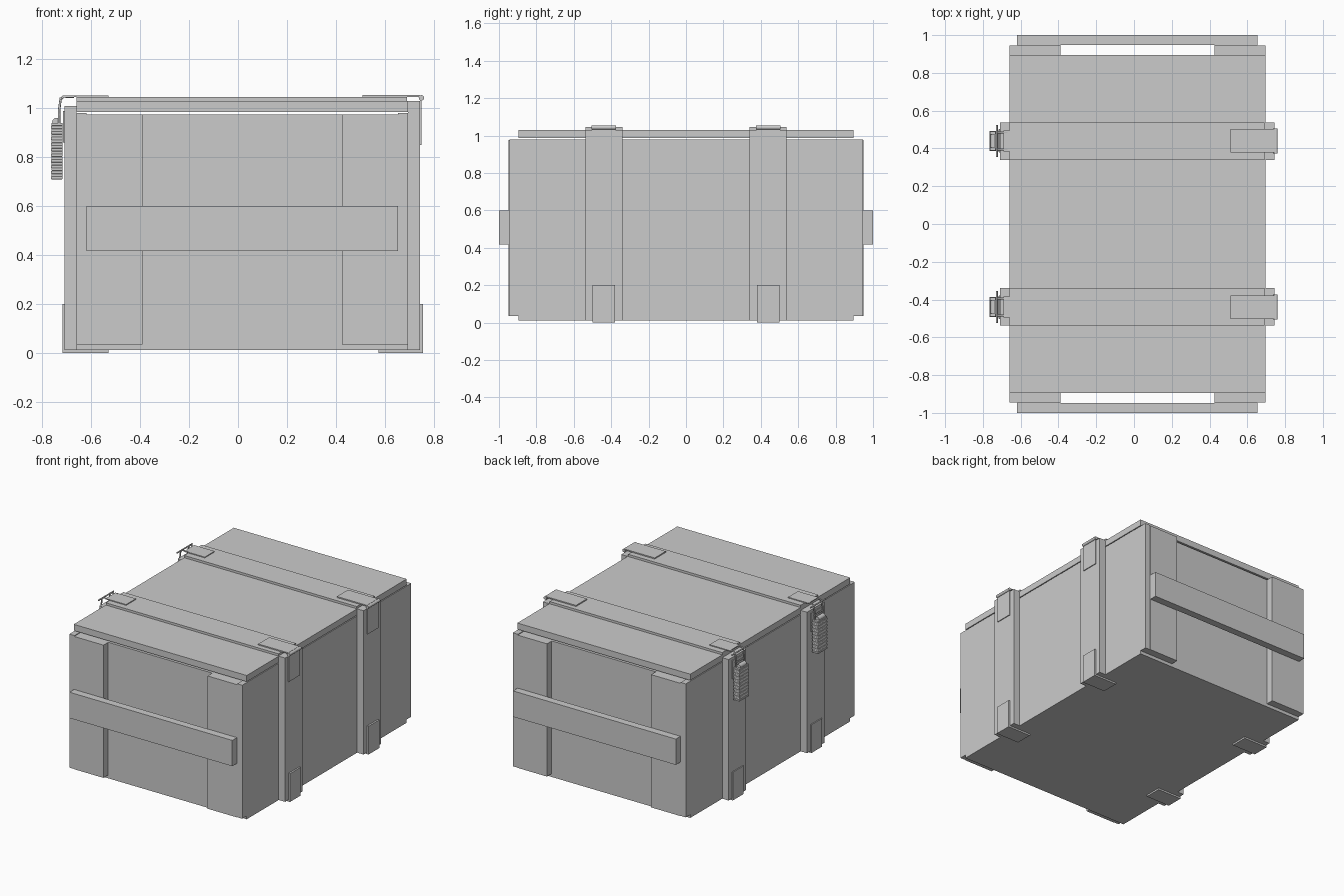
import bpy, bmesh, math
from mathutils import Matrix, Vector

if "Cube" in bpy.data.objects:
    bpy.data.objects.remove(bpy.data.objects["Cube"])


def boxes(name, spans, mirror=True, bevel=0.0):
    """One object from (x0, x1, y0, y1, z0, z1) boxes, optionally mirrored in y."""
    bm = bmesh.new()
    for x0, x1, y0, y1, z0, z1 in spans:
        m = Matrix.Translation(((x0 + x1) / 2, (y0 + y1) / 2, (z0 + z1) / 2))
        m = m @ Matrix.Diagonal((x1 - x0, y1 - y0, z1 - z0, 1))
        bmesh.ops.create_cube(bm, size=1, matrix=m)
    return finish(name, bm, mirror, bevel)


def finish(name, bm, mirror=True, bevel=0.0):
    me = bpy.data.meshes.new(name)
    bm.to_mesh(me)
    bm.free()
    ob = bpy.data.objects.new(name, me)
    bpy.context.collection.objects.link(ob)
    if bevel:
        b = ob.modifiers.new("bevel", 'BEVEL')
        b.width, b.segments = bevel, 2
    if mirror:
        ob.modifiers.new("mirror", 'MIRROR').use_axis = (False, True, False)
    return ob


def rod(name, x, z, y0, y1, r):
    """Round bar along y, smooth on its side."""
    bm = bmesh.new()
    m = Matrix.Translation((x, (y0 + y1) / 2, z)) @ Matrix.Rotation(math.pi / 2, 4, 'X')
    bmesh.ops.create_cone(bm, cap_ends=True, segments=16, radius1=r, radius2=r,
                          depth=y1 - y0, matrix=m)
    for f in bm.faces:
        f.smooth = len(f.verts) == 4
    return finish(name, bm)


def wire(name, pts, r):
    cu = bpy.data.curves.new(name, 'CURVE')
    cu.dimensions = '3D'
    cu.bevel_depth, cu.bevel_resolution, cu.use_fill_caps = r, 2, True
    sp = cu.splines.new('POLY')
    sp.points.add(len(pts) - 1)
    for p, c in zip(sp.points, pts):
        p.co = (*c, 1)
    ob = bpy.data.objects.new(name, cu)
    bpy.context.collection.objects.link(ob)


X0, X1 = -0.66, 0.695      # box sides
B0, B1 = 0.34, 0.537       # batten span in y
C = 0.44                   # fittings centre in y

# Wooden box
boxes("bottom_board", [(X0, X1, -0.895, 0.895, 0.012, 0.037)], False)
boxes("side_boards", [(X0, X0 + 0.04, -0.945, 0.945, 0.035, 0.98),
                      (X1 - 0.04, X1, -0.945, 0.945, 0.035, 0.98)], False)
boxes("end_boards", [(X0 + 0.04, X1 - 0.04, -0.895, -0.855, 0.035, 0.975)])
boxes("corner_posts", [(-0.62, -0.39, -0.948, -0.895, 0.035, 0.975),
                       (0.425, 0.655, -0.948, -0.895, 0.035, 0.975)])
boxes("carry_bars", [(-0.62, 0.655, -1.0, -0.948, 0.417, 0.60)])
boxes("lid", [(X0, X1, -0.895, 0.895, 0.986, 1.03)], False)

# Battens on the lid and sides
boxes("lid_battens", [(X0, 0.692, B0, B1, 1.03, 1.046)])
boxes("side_battens", [(-0.71, X0, B0, B1, 0.012, 1.01),
                       (X1, 0.745, B0, B1, 0.012, 1.03)])

# Metal corner brackets under the battens
boxes("foot_brackets", [
    (-0.717, -0.71, C - 0.06, C + 0.06, 0.0, 0.20),
    (-0.717, -0.53, C - 0.06, C + 0.06, 0.0, 0.012),
    (0.745, 0.757, C - 0.06, C + 0.06, 0.0, 0.20),
    (0.575, 0.757, C - 0.06, C + 0.06, 0.0, 0.012)])

# Hinges
boxes("hinge_leaves", [
    (0.51, 0.745, C - 0.062, C + 0.062, 1.046, 1.054),
    (0.745, 0.751, C - 0.062, C + 0.062, 0.85, 1.04)])
rod("hinge_barrels", 0.75, 1.043, C - 0.066, C + 0.066, 0.011)

# Hasps: top plate, hanging arms, keeper plate and cross pin
boxes("hasp_plates", [
    (-0.69, -0.53, C - 0.055, C + 0.055, 1.046, 1.052),
    (-0.716, -0.71, C - 0.062, C + 0.062, 0.86, 0.99)])
for s in (1, -1):
    for d in (-0.045, 0.045):
        y = s * C + d
        wire("hasp_arm", [(-0.67, y, 1.048), (-0.715, y, 1.048), (-0.726, y, 1.035),
                          (-0.732, y, 0.99), (-0.732, y, 0.94)], 0.005)
rod("hasp_cross_pins", -0.726, 1.04, C - 0.085, C + 0.085, 0.005)
rod("hasp_lower_pins", -0.732, 0.975, C - 0.05, C + 0.05, 0.005)

# Laminated padlocks: stacked plates and a round bar on top
n, z0, z1 = 20, 0.71, 0.94
h = (z1 - z0) / n
plates = []
for i in range(n):
    g = 0.0 if i % 2 == 0 else 0.002
    plates.append((-0.765 + g, -0.717, C - 0.053 + g, C + 0.053 - g,
                   z0 + i * h, z0 + (i + 1) * h))
boxes("padlock_bodies", plates, True, 0.002)
rod("padlock_bars", -0.743, 0.944, C - 0.035, C + 0.035, 0.017)
